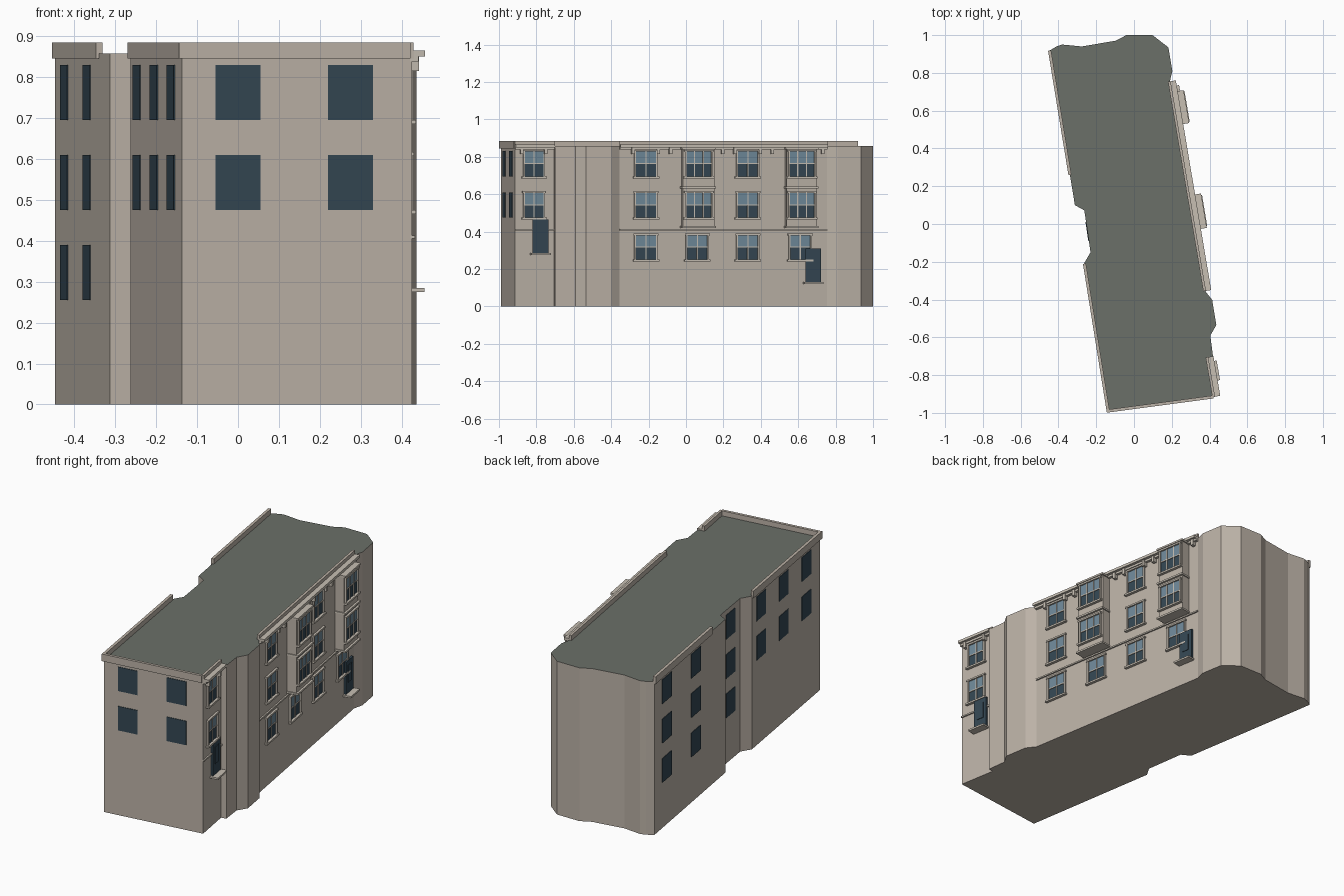
import bpy, bmesh
from mathutils import Vector

if "Cube" in bpy.data.objects:
    bpy.data.objects.remove(bpy.data.objects["Cube"])


def material(name, rgb):
    m = bpy.data.materials.new(name)
    m.diffuse_color = (*rgb, 1)
    m.use_nodes = True
    m.node_tree.nodes["Principled BSDF"].inputs["Base Color"].default_value = m.diffuse_color
    return m


WALL = material("stone", (0.50, 0.445, 0.385))
TRIM = material("trim", (0.57, 0.52, 0.45))
ROOF = material("roof_grey", (0.145, 0.16, 0.14))
DARK = material("dark_glass", (0.034, 0.062, 0.085))
PALE = material("pale_glass", (0.16, 0.25, 0.32))


class Side:
    """Straight wall p->q (counter-clockwise), measured along one world axis."""
    def __init__(self, p, q, axis):
        self.p, self.axis = Vector(p), axis
        self.u = (Vector(q) - self.p).normalized()
        self.n = Vector((self.u.y, -self.u.x))

    def point(self, c, d):
        return self.p + self.u * ((c - self.p[self.axis]) / self.u[self.axis]) + self.n * d


def build(name, side, boxes, mat):
    """One object out of boxes (c0, c1, z0, z1, d0, d1) laid on a wall."""
    bm = bmesh.new()
    for c0, c1, z0, z1, d0, d1 in boxes:
        ring = [side.point(c, d) for c, d in ((c0, d0), (c1, d0), (c1, d1), (c0, d1))]
        lo = [bm.verts.new((*p, z0)) for p in ring]
        hi = [bm.verts.new((*p, z1)) for p in ring]
        bm.faces.new(lo)
        bm.faces.new(hi)
        for i in range(4):
            j = (i + 1) % 4
            bm.faces.new((lo[i], lo[j], hi[j], hi[i]))
    bmesh.ops.recalc_face_normals(bm, faces=bm.faces)
    return finish(name, bm, [mat])


def finish(name, bm, mats):
    me = bpy.data.meshes.new(name)
    bm.to_mesh(me)
    bm.free()
    for m in mats:
        me.materials.append(m)
    ob = bpy.data.objects.new(name, me)
    bpy.context.collection.objects.link(ob)
    return ob


# building body: extruded footprint with a grey roof face
H = 0.857
outline = [(-0.137, -0.99), (0.425, -0.915), (0.389, -0.705), (0.418, -0.70),
           (0.404, -0.59), (0.436, -0.535), (0.414, -0.402), (0.377, -0.355),
           (0.19, 0.755), (0.203, 0.81), (0.182, 0.935), (0.098, 1.0),
           (-0.04, 1.0), (-0.098, 0.97), (-0.277, 0.94), (-0.38, 0.95),
           (-0.41, 0.94), (-0.447, 0.918), (-0.313, 0.10), (-0.263, 0.072),
           (-0.23, -0.15), (-0.263, -0.206)]
bm = bmesh.new()
base = bm.faces.new([bm.verts.new((x, y, 0)) for x, y in outline])
ext = bmesh.ops.extrude_face_region(bm, geom=[base], use_keep_orig=True)
for v in ext["geom"]:
    if isinstance(v, bmesh.types.BMVert):
        v.co.z = H
bmesh.ops.recalc_face_normals(bm, faces=bm.faces)
for f in bm.faces:
    f.material_index = int(f.normal.z > 0.5)
finish("building_body", bm, [WALL, ROOF])

front = Side(outline[0], outline[1], 0)
right_near = Side(outline[1], outline[2], 1)
right_main = Side(outline[7], outline[8], 1)
left_far = Side(outline[17], outline[18], 1)
left_mid = Side(outline[19], outline[20], 1)
left_near = Side(outline[21], outline[0], 1)

# parapets
P0, P1 = 0.845, 0.885
build("front_parapet", front, [(-0.145, 0.42, P0, P1, -0.008, 0.008)], WALL)
build("left_near_parapet", left_near, [(-0.21, -0.997, P0, P1, -0.008, 0.008)], WALL)
build("left_far_parapet", left_far, [(0.918, 0.26, P0, P1, -0.008, 0.008)], WALL)
build("right_main_parapet", right_main, [(-0.355, 0.755, P0, P1, -0.01, 0.004)], WALL)
build("right_near_parapet", right_near, [(-0.915, -0.705, P0, P1, -0.01, 0.004)], WALL)

# plain windows on the front and left walls
ROWS = [(0.255, 0.39), (0.475, 0.61), (0.695, 0.83)]


def plain(name, side, centres, half, rows):
    build(name, side, [(c - half, c + half, z0, z1, -0.004, 0.003)
                       for c in centres for z0, z1 in rows], DARK)


plain("front_windows", front, (0.0, 0.275), 0.055, ROWS[1:])
plain("left_far_windows", left_far, (0.775, 0.44), 0.053, ROWS)
plain("left_mid_windows", left_mid, (-0.04,), 0.05, ROWS)
plain("left_near_windows", left_near, (-0.31, -0.57, -0.83), 0.053, ROWS[1:])


def sash(name, side, c, w, z0, z1, d=0.0, mullions=1):
    """Framed sash window: pale upper pane, dark lower pane, bars and sill."""
    a, b, t, zm = c - w / 2, c + w / 2, 0.009, (z0 + z1) / 2
    build(name + "_lower_glass", side, [(a, b, z0, zm, d - 0.003, d + 0.002)], DARK)
    build(name + "_upper_glass", side, [(a, b, zm, z1, d - 0.003, d + 0.003)], PALE)
    bars = [(a - t / 2, a + t / 2, z0, z1, d, d + 0.01),
            (b - t / 2, b + t / 2, z0, z1, d, d + 0.01),
            (a - t, b + t, z1 - t / 2, z1 + t / 2, d, d + 0.012),
            (a, b, zm - 0.003, zm + 0.003, d, d + 0.006),
            (a - 0.012, b + 0.012, z0 - 0.01, z0, d, d + 0.016)]
    for i in range(mullions):
        m = a + w * (i + 1) / (mullions + 1)
        bars.append((m - 0.003, m + 0.003, z0, z1, d, d + 0.006))
    build(name + "_frame", side, bars, TRIM)


SASH = [(0.25, 0.385), (0.475, 0.612), (0.695, 0.832)]
for i, c in enumerate((-0.215, 0.33)):
    for k, (z0, z1) in enumerate(SASH):
        sash(f"main_window_{i}_{k}", right_main, c, 0.115, z0, z1)
for i, c in enumerate((0.06, 0.61)):
    sash(f"ground_window_{i}", right_main, c, 0.115, *SASH[0])
for k in (1, 2):
    sash(f"near_window_{k}", right_near, -0.813, 0.108, *SASH[k])

# projecting box bays
for i, (a, b) in enumerate(((-0.025, 0.145), (0.53, 0.692))):
    build(f"bay_{i}_body", right_main, [(a, b, 0.425, 0.845, -0.005, 0.052)], WALL)
    build(f"bay_{i}_ledges", right_main,
          [(a - 0.006, b + 0.006, z, z + 0.01, 0, 0.064) for z in (0.42, 0.632, 0.84)], TRIM)
    for k in (1, 2):
        sash(f"bay_{i}_window_{k}", right_main, (a + b) / 2, 0.14, *SASH[k], 0.052, 2)

# cornices, string courses and brackets
for name, side, a, b, brackets in (
        ("main", right_main, -0.355, 0.755,
         (-0.285, -0.15, -0.085, 0.195, 0.26, 0.395, 0.46, 0.73)),
        ("near", right_near, -0.915, -0.705, (-0.88, -0.752))):
    build(name + "_cornice", side, [(a, b, 0.85, 0.865, -0.005, 0.032),
                                    (a, b, 0.838, 0.85, -0.005, 0.016)], TRIM)
    build(name + "_string_course", side, [(a, b, 0.405, 0.413, -0.004, 0.008)], TRIM)
    build(name + "_brackets", side, [(c - 0.008, c + 0.008, 0.815, 0.85, -0.003, 0.022)
                                     for c in brackets], TRIM)

# doors with projecting steps
for name, side, a, b, z0, z1 in (("main", right_main, 0.638, 0.72, 0.13, 0.31),
                                 ("near", right_near, -0.822, -0.738, 0.285, 0.465)):
    build(name + "_door", side, [(a, b, z0, z1, -0.003, 0.012),
                                 (a + 0.02, b - 0.02, z0 + 0.06, z1 - 0.025, 0, 0.015)], DARK)
    build(name + "_door_step", side, [(a - 0.012, b + 0.008, z0 - 0.01, z0, -0.003, 0.045)], TRIM)
